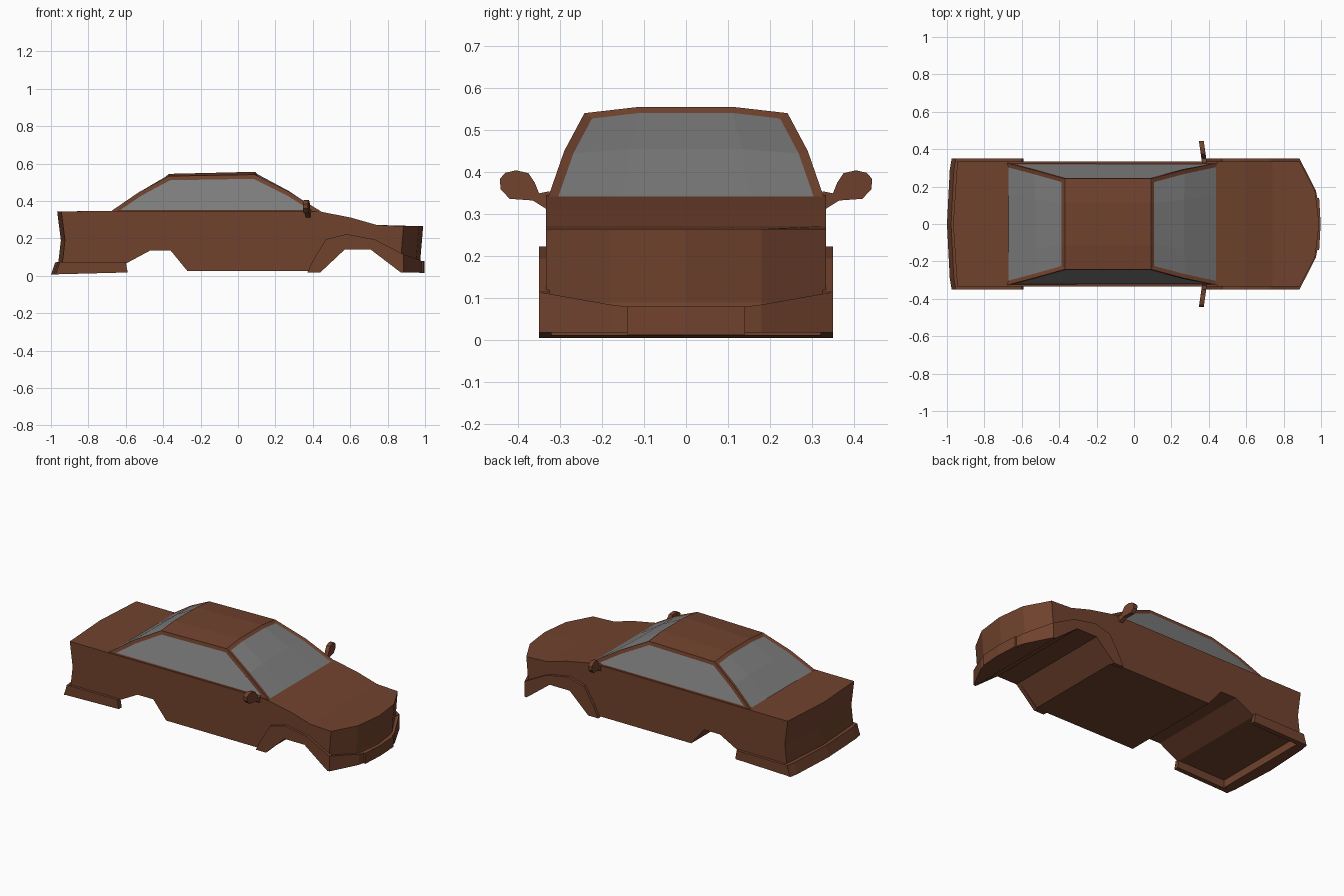
import bpy, bmesh

cube = bpy.data.objects.get("Cube")
if cube:
    bpy.data.objects.remove(cube, do_unlink=True)


def material(name, rgb):
    m = bpy.data.materials.new(name)
    m.use_nodes = True
    m.diffuse_color = (*rgb, 1)
    bsdf = next(n for n in m.node_tree.nodes if n.type == "BSDF_PRINCIPLED")
    bsdf.inputs["Base Color"].default_value = (*rgb, 1)
    return m


PAINT = material("brown paint", (0.165, 0.055, 0.027))
GLASS = material("grey glass", (0.2, 0.2, 0.2))


def finish(name, bm, mats=(PAINT,)):
    mesh = bpy.data.meshes.new(name)
    bm.to_mesh(mesh)
    bm.free()
    for m in mats:
        mesh.materials.append(m)
    ob = bpy.data.objects.new(name, mesh)
    bpy.context.collection.objects.link(ob)
    return ob


def loft(name, loops):
    """Skin a row of equally long closed loops and cap both ends."""
    bm = bmesh.new()
    rows = [[bm.verts.new(p) for p in loop] for loop in loops]
    for a, b in zip(rows, rows[1:]):
        for i in range(len(a)):
            j = (i + 1) % len(a)
            bm.faces.new((a[i], a[j], b[j], b[i]))
    caps = [bm.faces.new(rows[0]), bm.faces.new(rows[-1])]
    bmesh.ops.recalc_face_normals(bm, faces=bm.faces)
    bmesh.ops.triangulate(bm, faces=caps)
    return finish(name, bm)


def side_slab(name, outline, y0, y1):
    return loft(name, [[(x, y, z) for x, z in outline] for y in (y0, y1)])


def mirrored(cols):
    """Turn (y, ...) columns for one side into a full row across the car."""
    return [(-c[0], *c[1:]) for c in cols] + [c for c in reversed(cols) if c[0] > 0]


# Body shell: side profile carried across the width, bowed at nose and tail
profile = [(-0.955, 0.345), (-0.935, 0.19), (-0.95, 0.06), (-0.6, 0.065),
           (-0.47, 0.135), (-0.36, 0.135), (-0.27, 0.025), (0.44, 0.025),
           (0.57, 0.14), (0.71, 0.14), (0.87, 0.025), (0.985, 0.025),
           (0.975, 0.09), (0.99, 0.265), (0.74, 0.272), (0.6, 0.312),
           (0.44, 0.343), (0.3, 0.347)]
bow = [(0.333, 0.105, 0.01), (0.18, 0.022, 0.0), (0.0, 0.0, -0.012)]


def bowed(x, nose, tail):
    return x - nose if x > 0.9 else x + tail if x < -0.9 else x


loft("body_shell", [[(bowed(x, n, t), y, z) for x, z in profile]
                    for y, n, t in mirrored(bow)])

# Front bumper wrapping the nose
front = [(0.35, 0.885, 0.115), (0.18, 0.972, 0.085), (0.14, 0.98, 0.08), (0.0, 0.992, 0.08)]
loft("front_bumper", [[(0.87, y, 0.018), (x, y, 0.018), (x, y, z), (0.87, y, z)]
                      for y, x, z in mirrored(front)])
plate = [(0.14, 0.99), (0.0, 0.998)]
loft("front_plate_panel", [[(0.97, y, 0.014), (x, y, 0.014), (x, y, 0.08), (0.97, y, 0.08)]
                           for y, x in mirrored(plate)])

# Rear bumper with a sloping outer face
rear = [(0.35, -0.975), (0.29, -0.985), (0.0, -1.0)]
loft("rear_bumper", [[(-0.93, y, 0.012), (x, y, 0.006), (x + 0.022, y, 0.072), (-0.93, y, 0.075)]
                     for y, x in mirrored(rear)])

# Fender flares, bumper sides and door mirrors
flare = [(0.37, 0.018), (0.405, 0.09), (0.47, 0.195), (0.58, 0.223), (0.73, 0.195),
         (0.885, 0.115), (0.885, 0.018), (0.87, 0.018), (0.71, 0.14), (0.57, 0.14), (0.44, 0.018)]
bumper_side = [(-0.97, 0.008), (-0.59, 0.018), (-0.6, 0.075), (-0.955, 0.073)]
mirror = [(0.325, 0.308), (0.365, 0.333), (0.42, 0.337), (0.442, 0.36), (0.443, 0.385),
          (0.43, 0.399), (0.405, 0.405), (0.375, 0.398), (0.36, 0.375), (0.35, 0.35), (0.325, 0.355)]
for side, s in (("left", 1), ("right", -1)):
    side_slab(side + "_fender_flare", flare, s * 0.325, s * 0.35)
    side_slab(side + "_bumper_side", bumper_side, s * 0.32, s * 0.35)
    loft(side + "_door_mirror",
         [[(0.375 + dx - (y - 0.33) * 0.14, s * y, z) for y, z in mirror]
          for dx in (-0.012, 0.014)])

# Cabin: cross-sections along the car as (x, half width, edge z, middle z)
stations = [(-0.695, 0.331, 0.334, 0.334), (-0.53, 0.287, 0.447, 0.452),
            (-0.37, 0.242, 0.533, 0.545), (0.09, 0.242, 0.541, 0.556),
            (0.27, 0.29, 0.451, 0.46), (0.462, 0.331, 0.333, 0.333)]
bm = bmesh.new()
grid = [[bm.verts.new((x, k * w, z))
         for k, z in ((-1, ze), (-0.46, zm), (0.46, zm), (1, ze))]
        for x, w, ze, zm in stations]
strips = [[bm.faces.new((a[i], b[i], b[i + 1], a[i + 1])) for i in range(3)]
          for a, b in zip(grid, grid[1:])]
sides = [bm.faces.new([row[i] for row in grid]) for i in (0, 3)]
bm.faces.new(grid[0] + grid[-1][::-1])
bmesh.ops.recalc_face_normals(bm, faces=bm.faces)

# Windows: each glazed area is inset and sunk slightly into its frame
windows = [strips[0] + strips[1], strips[3] + strips[4], [sides[0]], [sides[1]]]
for faces in windows:
    bmesh.ops.inset_region(bm, faces=faces, thickness=0.022, depth=-0.005,
                           use_even_offset=True, use_boundary=True)
    for f in faces:
        f.material_index = 1
finish("cabin", bm, (PAINT, GLASS))
